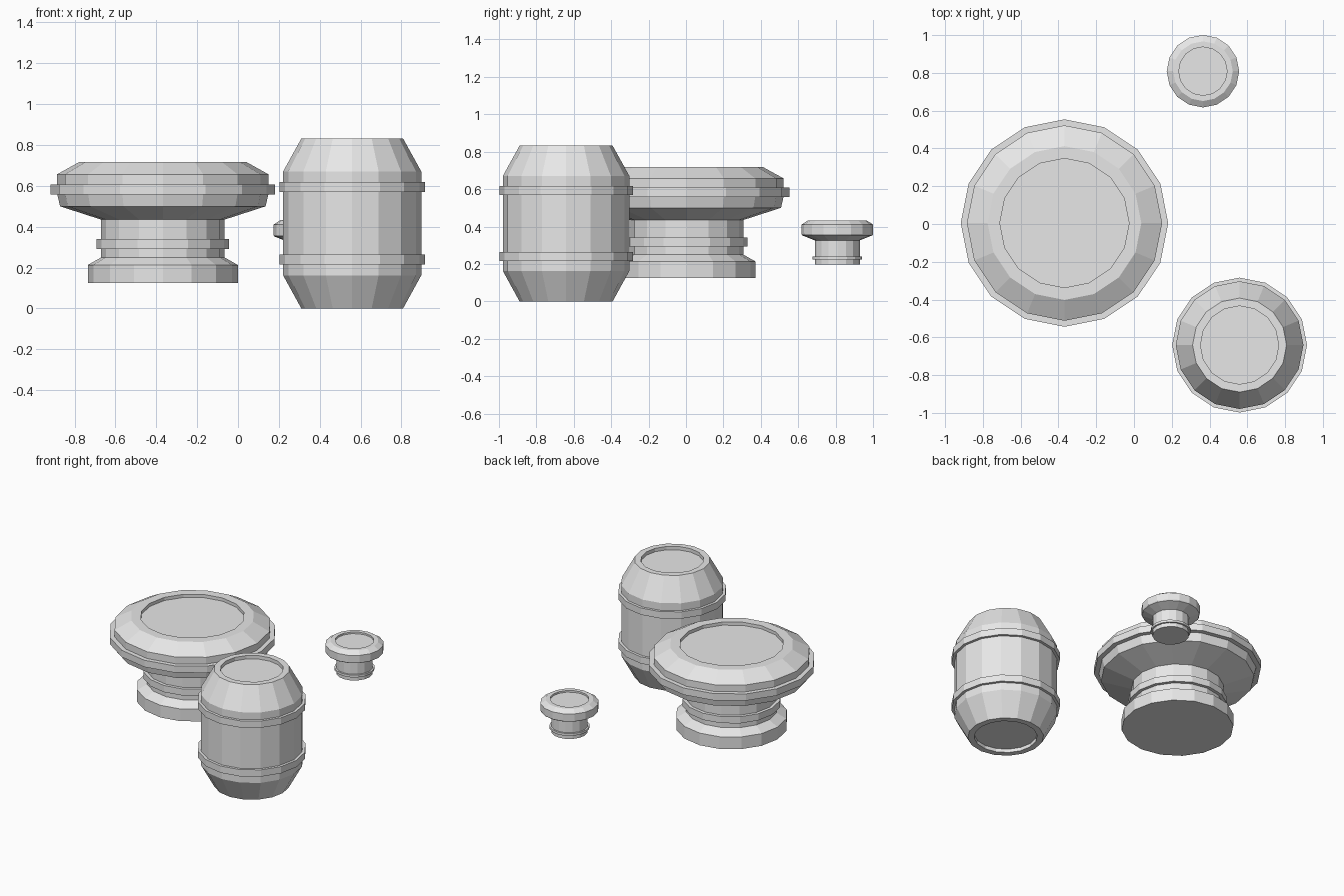
import bpy, bmesh, math

if "Cube" in bpy.data.objects:
    bpy.data.objects.remove(bpy.data.objects["Cube"])

SIDES = 16

grey = bpy.data.materials.new("plain grey")
grey.diffuse_color = (0.8, 0.8, 0.8, 1)
grey.use_nodes = True
grey.node_tree.nodes["Principled BSDF"].inputs["Base Color"].default_value = grey.diffuse_color


def turned(name, centre, profile, closed=False):
    """Turn a (radius, z) profile, listed bottom to top, into a flat-faced part.
    Open profiles get end caps; closed ones become rings."""
    bm = bmesh.new()
    rings = []
    for r, z in profile:
        ring = []
        for i in range(SIDES):
            a = 2 * math.pi * i / SIDES
            ring.append(bm.verts.new((r * math.cos(a), r * math.sin(a), z)))
        rings.append(ring)
    pairs = list(zip(rings, rings[1:]))
    if closed:
        pairs.append((rings[-1], rings[0]))
    else:
        bm.faces.new(rings[0][::-1])
        bm.faces.new(rings[-1])
    for low, high in pairs:
        for i in range(SIDES):
            j = (i + 1) % SIDES
            bm.faces.new((low[i], low[j], high[j], high[i]))
    bmesh.ops.recalc_face_normals(bm, faces=bm.faces)
    mesh = bpy.data.meshes.new(name)
    bm.to_mesh(mesh)
    bm.free()
    mesh.materials.append(grey)
    obj = bpy.data.objects.new(name, mesh)
    obj.location = (centre[0], centre[1], 0)
    bpy.context.collection.objects.link(obj)
    return obj


def band(name, centre, inner, outer, z0, z1):
    """Square-edged hoop around a turned part."""
    return turned(name, centre,
                  [(inner, z0), (outer, z0), (outer, z1), (inner, z1)], closed=True)


# Wide round table: base and column, then flared top with a sunken surface
table = (-0.368, 0.005)
turned("table_pedestal", table,
       [(0.367, 0.125), (0.367, 0.213), (0.302, 0.25), (0.302, 0.437)])
turned("table_top", table,
       [(0.302, 0.435), (0.503, 0.50), (0.517, 0.56), (0.517, 0.657),
        (0.407, 0.718), (0.342, 0.718), (0.342, 0.695)])
band("table_column_band", table, 0.29, 0.325, 0.292, 0.34)
band("table_rim_band", table, 0.50, 0.549, 0.559, 0.608)

# Barrel with tapered ends, sunken lids and two hoops
barrel = (0.559, -0.641)
turned("barrel_body", barrel,
       [(0.207, 0.025), (0.207, 0.0), (0.249, 0.0), (0.338, 0.162),
        (0.338, 0.671), (0.249, 0.832), (0.207, 0.832), (0.207, 0.807)])
for name, z in (("barrel_lower_hoop", 0.216), ("barrel_upper_hoop", 0.569)):
    band(name, barrel, 0.325, 0.357, z, z + 0.049)

# Small stool with a sunken seat
stool = (0.365, 0.809)
turned("stool_leg", stool, [(0.12, 0.196), (0.12, 0.33)])
turned("stool_seat", stool,
       [(0.118, 0.325), (0.188, 0.353), (0.192, 0.36), (0.192, 0.41),
        (0.158, 0.432), (0.128, 0.432), (0.128, 0.42)])
band("stool_leg_band", stool, 0.112, 0.132, 0.224, 0.241)
